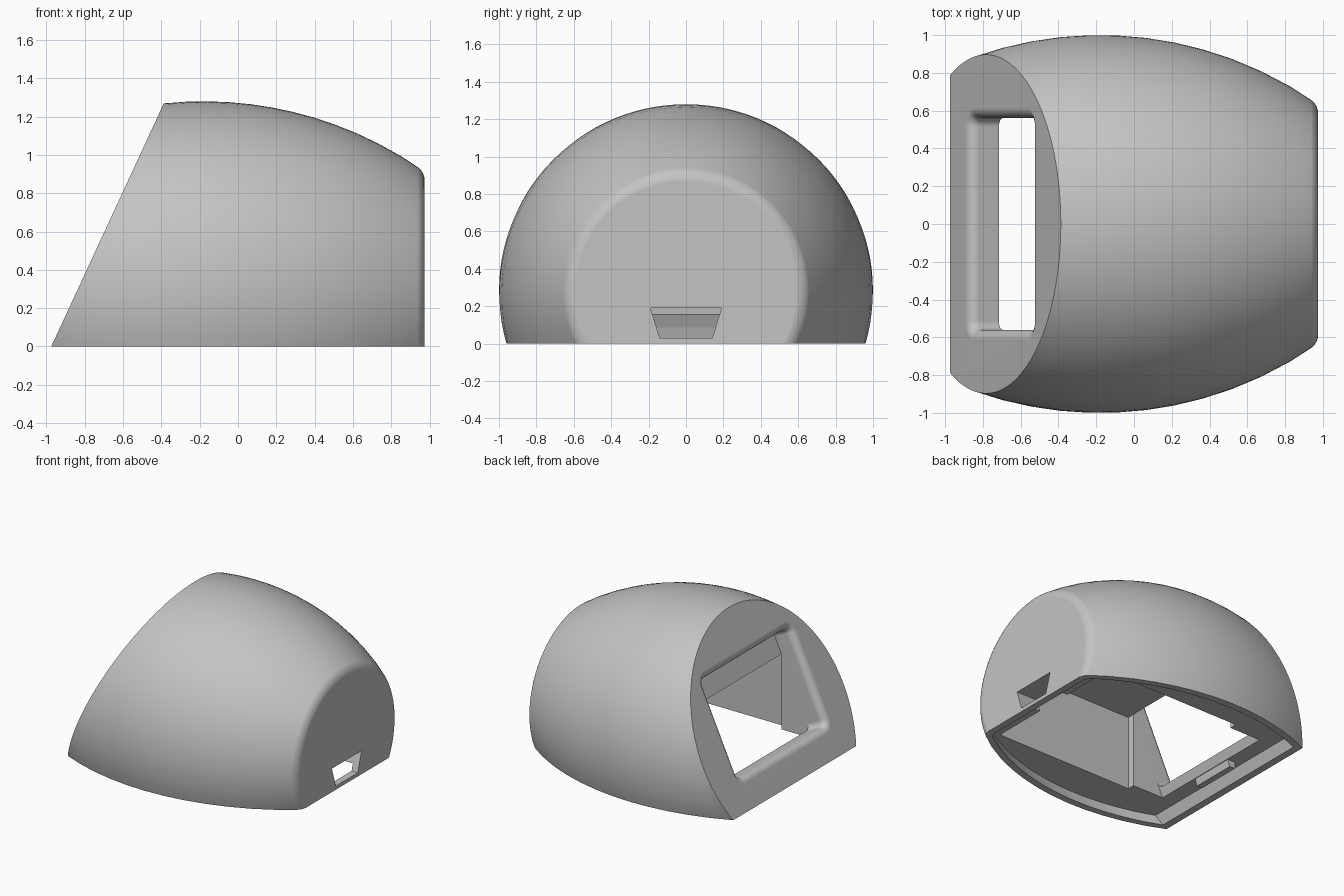
import bpy, bmesh, math
from mathutils import Vector

if "Cube" in bpy.data.objects:
    bpy.data.objects.remove(bpy.data.objects["Cube"])

AXIS_Z = 0.28            # height of the barrel axis
LEAN = 0.463             # slope of the leaning face, x per z
FACE_X, END_X = -0.975, 0.975
SEC = math.hypot(1, LEAN)
SLOPE = Vector((LEAN, 0, 1)) / SEC      # up along the leaning face
INWARD = Vector((1, 0, -LEAN)) / SEC    # into the leaning face

grey = bpy.data.materials.new("plain grey")
grey.use_nodes = True
grey.diffuse_color = (0.55, 0.55, 0.55, 1)
grey.node_tree.nodes["Principled BSDF"].inputs["Base Color"].default_value = (0.55, 0.55, 0.55, 1)


def finish(name, bm):
    bmesh.ops.recalc_face_normals(bm, faces=bm.faces)
    mesh = bpy.data.meshes.new(name)
    bm.to_mesh(mesh)
    bm.free()
    mesh.materials.append(grey)
    obj = bpy.data.objects.new(name, mesh)
    bpy.context.scene.collection.objects.link(obj)
    return obj


def loft(bm, rings):
    """Skin closed rings and cap both ends."""
    loops = [[bm.verts.new(p) for p in ring] for ring in rings]
    n = len(loops[0])
    for a, b in zip(loops, loops[1:]):
        for i in range(n):
            j = (i + 1) % n
            bm.faces.new((a[i], a[j], b[j], b[i]))
    bm.faces.new(loops[0])
    bm.faces.new(loops[-1])
    return loops


def prism(name, points, sweep):
    bm = bmesh.new()
    loft(bm, [[Vector(p) for p in points], [Vector(p) + Vector(sweep) for p in points]])
    return finish(name, bm)


def barrel(name, inset, z_low, z_high, face_round, end_round, n=112, steps=12):
    """Bulging barrel along x with one leaning end, sliced between two heights."""
    rings = []
    for s in range(steps + 1):
        t = s / steps
        x0 = (FACE_X + inset * SEC) * (1 - t) + (END_X - inset) * t
        k = LEAN * (1 - t)
        ring = []
        for i in range(n):
            a = 2 * math.pi * i / n
            x = x0
            for _ in range(25):
                r = math.sqrt(4 - (x + 0.18) ** 2) - 1 - inset
                x = x0 + k * (AXIS_Z + r * math.cos(a))
            ring.append((x, r * math.sin(a), AXIS_Z + r * math.cos(a)))
        rings.append(ring)
    bm = bmesh.new()
    loops = loft(bm, rings)
    for loop, size in ((loops[0], face_round), (loops[-1], end_round)):
        rim = [bm.edges.get((loop[i], loop[i - 1])) for i in range(n)]
        bmesh.ops.bevel(bm, geom=rim, offset=size, offset_type='OFFSET',
                        segments=6, profile=0.5, affect='EDGES', clamp_overlap=False)
    bmesh.ops.recalc_face_normals(bm, faces=bm.faces)
    for z, up in ((z_low, 1), (z_high, -1)):
        bmesh.ops.bisect_plane(bm, geom=bm.verts[:] + bm.edges[:] + bm.faces[:],
                               plane_co=(0, 0, z), plane_no=(0, 0, up), clear_inner=True)
        open_edges = [e for e in bm.edges if e.is_boundary]
        if open_edges:
            bmesh.ops.holes_fill(bm, edges=open_edges, sides=0)
    return finish(name, bm)


def rounded_window():
    """Rounded opening through the leaning face, flared at the outer lip."""
    lip, depth, half_w, low, high = 0.055, 0.172, 0.56, 0.25, 1.03
    levels = [(-0.03, lip)]
    for i in range(7):
        a = math.pi / 2 * i / 6
        levels.append((lip * (1 - math.cos(a)), lip * (1 - math.sin(a))))
    levels.append((depth, 0))
    mid, half_h, corner = (low + high) / 2, (high - low) / 2, 0.045
    rings = []
    for d, grow in levels:
        ring = []
        for q, (sy, ss) in enumerate(((1, 1), (-1, 1), (-1, -1), (1, -1))):
            for i in range(7):
                a = math.pi / 2 * (q + i / 6)
                y = sy * (half_w - corner) + (corner + grow) * math.cos(a)
                s = mid + ss * (half_h - corner) + (corner + grow) * math.sin(a)
                ring.append(Vector((FACE_X, y, 0)) + SLOPE * s + INWARD * d)
        rings.append(ring)
    bm = bmesh.new()
    loft(bm, rings)
    return finish("window_cutter", bm)


# Outer shell
housing = barrel("housing", 0, 0, 3, 0.07, 0.045)

# Hollows: base recess, main chamber, chamber behind the window, window, cable notch
FLOOR, CEILING = 0.085, 0.695
back = FACE_X + 0.188
front_x = back + LEAN * CEILING
cutters = [
    barrel("recess_cutter", 0.055, -0.1, FLOOR, 0.04, 0.03),
    prism("chamber_cutter",
          [(front_x, -0.62, -0.2), (0.78, -0.62, -0.2), (0.78, 0.62, -0.2), (front_x, 0.62, -0.2)],
          (0, 0, CEILING + 0.2)),
    prism("wedge_cutter",
          [(back + LEAN * FLOOR, -0.56, FLOOR - 0.03), (back + LEAN * FLOOR, -0.56, FLOOR),
           (front_x, -0.56, CEILING), (front_x + 0.08, -0.56, CEILING),
           (front_x + 0.08, -0.56, FLOOR - 0.03)], (0, 1.12, 0)),
    rounded_window(),
    prism("notch_cutter",
          [(0.7, -0.14, 0.03), (0.7, 0.14, 0.03), (0.7, 0.19, 0.19), (0.7, -0.19, 0.19)],
          (0.5, 0, 0)),
]
bpy.context.view_layer.objects.active = housing
for cutter in cutters:
    cutter.hide_render = True
    cut = housing.modifiers.new(cutter.name, 'BOOLEAN')
    cut.operation = 'DIFFERENCE'
    cut.solver = 'EXACT'
    cut.object = cutter
    bpy.ops.object.modifier_apply(modifier=cut.name)
    bpy.data.objects.remove(cutter)

# Smooth curved surfaces, crisp cut edges, flat caps
for o in bpy.context.selected_objects:
    o.select_set(False)
housing.select_set(True)
bpy.ops.object.shade_smooth_by_angle(angle=math.radians(32))
weighted = housing.modifiers.new("flat_caps", 'WEIGHTED_NORMAL')
weighted.keep_sharp = True

# Clip tab under the window sill
prism("clip_tab",
      [(-0.82, -0.19, 0.03), (-0.77, -0.19, 0.03), (-0.75, -0.19, FLOOR + 0.01), (-0.82, -0.19, FLOOR + 0.01)],
      (0, 0.38, 0))
